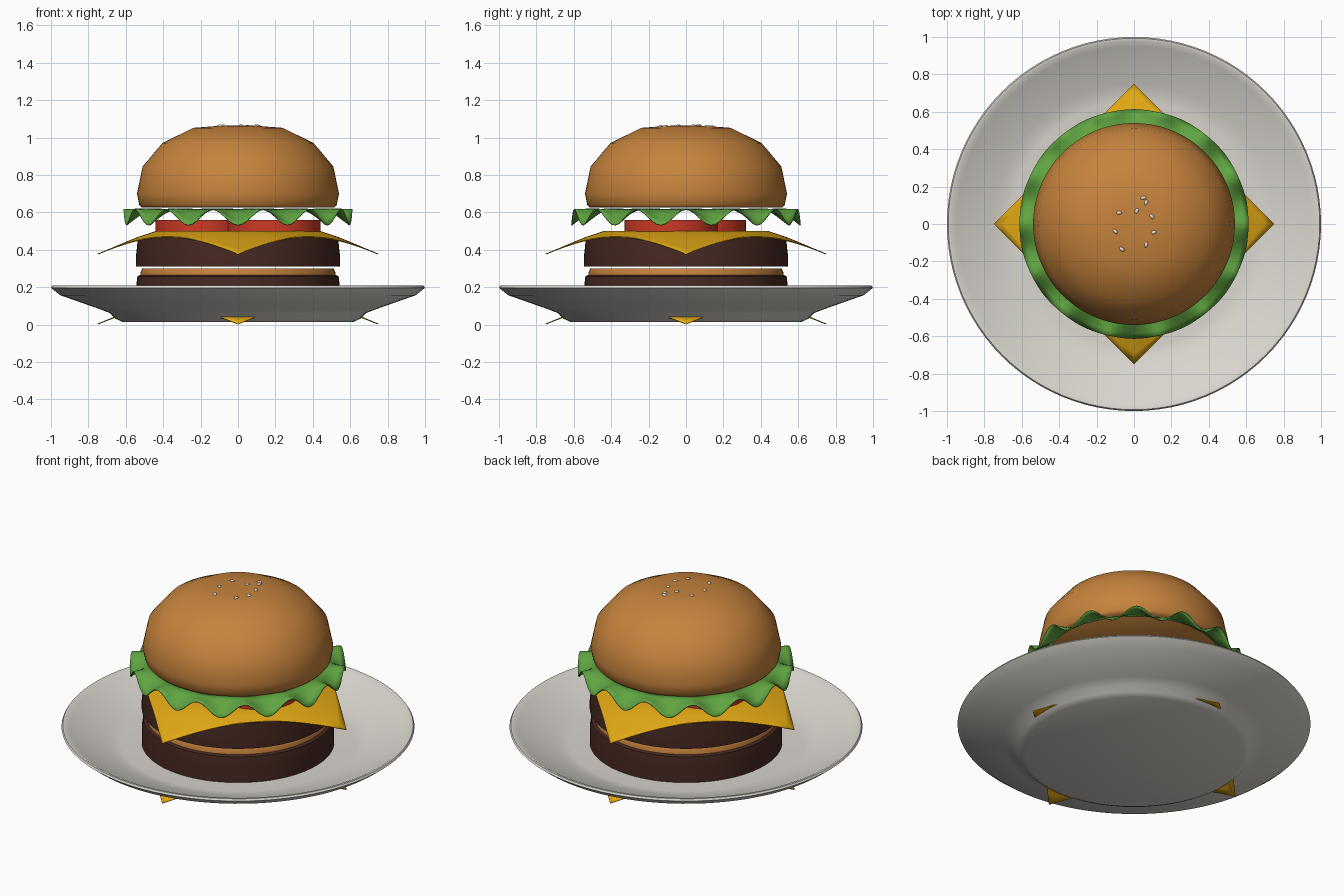
import bpy, bmesh, math
from mathutils import Matrix

if "Cube" in bpy.data.objects:
    bpy.data.objects.remove(bpy.data.objects["Cube"])

TAU = 2 * math.pi


def material(name, r, g, b):
    m = bpy.data.materials.new(name)
    m.diffuse_color = (r, g, b, 1)
    m.use_nodes = True
    m.node_tree.nodes["Principled BSDF"].inputs["Base Color"].default_value = m.diffuse_color
    return m


CHINA = material("warm_white", 0.70, 0.67, 0.62)
BREAD = material("toasted_brown", 0.56, 0.225, 0.045)
MEAT = material("dark_brown", 0.062, 0.021, 0.015)
CHEESE = material("golden_yellow", 0.75, 0.39, 0.007)
LEAF = material("leaf_green", 0.115, 0.37, 0.052)
TOMATO = material("tomato_red", 0.60, 0.042, 0.02)
SEED = material("seed_cream", 0.78, 0.74, 0.66)


def finish(name, bm, mat, angle=40, thickness=0):
    bmesh.ops.remove_doubles(bm, verts=bm.verts, dist=1e-5)
    bmesh.ops.recalc_face_normals(bm, faces=bm.faces)
    me = bpy.data.meshes.new(name)
    bm.to_mesh(me)
    bm.free()
    me.materials.append(mat)
    ob = bpy.data.objects.new(name, me)
    bpy.context.collection.objects.link(ob)
    if thickness:
        s = ob.modifiers.new("thickness", 'SOLIDIFY')
        s.thickness = thickness
        s.offset = 0
    bpy.ops.object.select_all(action='DESELECT')
    ob.select_set(True)
    bpy.context.view_layer.objects.active = ob
    bpy.ops.object.shade_smooth_by_angle(angle=math.radians(angle))
    return ob


def rings(point, count, segs):
    """Skin of concentric rings; point(ring, angle) gives x, y, z."""
    bm = bmesh.new()
    grid = [[bm.verts.new(point(i, TAU * j / segs)) for j in range(segs)]
            for i in range(count)]
    for a, b in zip(grid, grid[1:]):
        for j in range(segs):
            k = (j + 1) % segs
            bm.faces.new((a[j], a[k], b[k], b[j]))
    return bm


def lathe(name, profile, mat, segs=72, centre=(0, 0), angle=40):
    def point(i, t):
        r, z = profile[i]
        return centre[0] + r * math.cos(t), centre[1] + r * math.sin(t), z
    return finish(name, rings(point, len(profile), segs), mat, angle)


# Plate with a recessed floor and a rolled rim
lathe("plate", [(0, 0.1), (0.66, 0.1), (0.70, 0.104), (0.75, 0.12), (0.95, 0.19),
                (0.98, 0.208), (0.993, 0.208), (1.0, 0.197), (0.95, 0.157),
                (0.74, 0.083), (0.685, 0.062), (0.655, 0.032), (0.62, 0.015),
                (0, 0.015)], CHINA, 96)

# Two patties
lathe("lower_patty", [(0, 0.098), (0.545, 0.098), (0.545, 0.2), (0.538, 0.258),
                      (0.525, 0.265), (0, 0.265)], MEAT)
lathe("upper_patty", [(0, 0.312), (0.546, 0.312), (0.546, 0.36), (0.535, 0.466),
                      (0.45, 0.485), (0, 0.485)], MEAT)

# Middle and top bun
lathe("middle_bun", [(0, 0.25), (0.522, 0.25), (0.522, 0.275), (0.512, 0.3),
                     (0, 0.3)], BREAD)
lathe("top_bun", [(0, 0.625), (0.515, 0.625), (0.528, 0.64), (0.54, 0.70),
                  (0.51, 0.845), (0.405, 0.97), (0.24, 1.052), (0.1, 1.063),
                  (0, 1.065)], BREAD, angle=50)


# Square cheese slices that drape over the patty edge
def cheese_slice(name, drop):
    def point(i, t):
        edge = 0.75 / (abs(math.cos(t)) + abs(math.sin(t)))
        r = (0, 0.44, 0.49, 0.53)[i] if i < 4 else 0.53 + (edge - 0.53) * (i - 3) / 4
        if r < 0.44:
            z = 0.498
        elif r < 0.54:
            z = 0.498 - (r - 0.44) * 0.33
        else:
            z = 0.465 - (r - 0.54) * 0.42
        return r * math.cos(t), r * math.sin(t), z - drop
    finish(name, rings(point, 8, 80), CHEESE, 30, 0.005)


cheese_slice("upper_cheese", 0)
cheese_slice("lower_cheese", 0.374)

# Overlapping tomato slices
for side, x, y in (("right", 0.19, -0.08), ("left", -0.19, 0.07)):
    lathe("tomato_" + side, [(0, 0.497), (0.25, 0.497), (0.25, 0.56), (0, 0.56)],
          TOMATO, 40, (x, y))


# Ruffled lettuce ring
def lettuce_point(i, t):
    f = i / 4
    r = 0.50 + 0.112 * f
    z = 0.617 - 0.043 * f + 0.042 * f * math.cos(14 * t)
    return r * math.cos(t), r * math.sin(t), z


finish("lettuce", rings(lettuce_point, 5, 168), LEAF, 60, 0.006)

# Sesame seeds scattered on the crown
SEEDS = [(-0.08, 0.06), (0.015, 0.07), (0.095, 0.04), (0.05, 0.14), (0.065, 0.115),
         (-0.1, -0.04), (0.105, -0.045), (0.065, -0.11), (-0.065, -0.135)]
for n, (x, y) in enumerate(SEEDS):
    bm = bmesh.new()
    place = (Matrix.Translation((x, y, 1.066 - 0.05 * math.hypot(x, y)))
             @ Matrix.Rotation(n * 1.1, 4, 'Z') @ Matrix.Diagonal((0.016, 0.01, 0.009, 1)))
    bmesh.ops.create_uvsphere(bm, u_segments=10, v_segments=6, radius=1, matrix=place)
    finish("sesame_seed", bm, SEED, 60)
